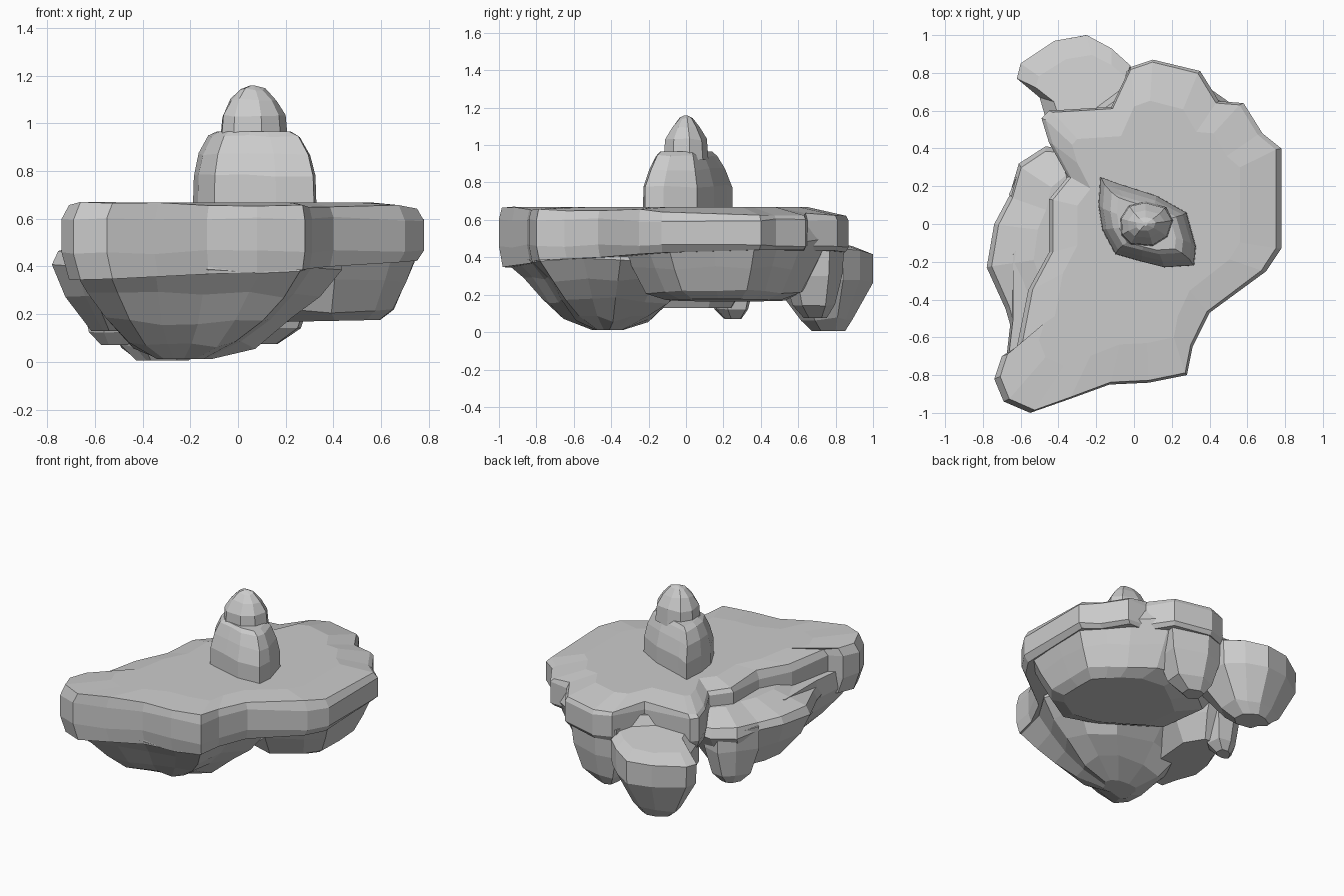
import bpy, bmesh, random
random.seed(4)


def loft(name, outline, center, levels, jitter=0.0):
    """Stack scaled copies of an outline. Level: z, scale x, scale y, shift x, shift y, slope x, slope y."""
    bm = bmesh.new()
    cx, cy = center
    rings = []
    for i, lv in enumerate(levels):
        z, sx, sy, dx, dy, gx, gy = tuple(lv) + (0,) * (7 - len(lv))
        j = jitter if 0 < i < len(levels) - 1 else 0
        ring = []
        for x, y in outline:
            px, py = cx + (x - cx) * sx + dx, cy + (y - cy) * sy + dy
            pz = z + gx * (px - cx) + gy * (py - cy) + random.uniform(-j, j)
            ring.append(bm.verts.new((px, py, pz)))
        rings.append(ring)
    n = len(outline)
    for a, b in zip(rings, rings[1:]):
        for k in range(n):
            bm.faces.new((a[k], a[(k + 1) % n], b[(k + 1) % n], b[k]))
    bm.faces.new(rings[0][::-1])
    bm.faces.new(rings[-1])
    bmesh.ops.recalc_face_normals(bm, faces=bm.faces)
    me = bpy.data.meshes.new(name)
    bm.to_mesh(me)
    bm.free()
    ob = bpy.data.objects.new(name, me)
    bpy.context.collection.objects.link(ob)
    return ob


# Flat top slab with its upright rim
slab = loft("rock_island", [
    (-0.74, -0.82), (-0.69, -0.94), (-0.55, -1.0), (-0.35, -0.93), (-0.13, -0.85), (0.08, -0.84),
    (0.28, -0.8), (0.31, -0.65), (0.4, -0.47), (0.7, -0.25), (0.78, -0.13),
    (0.78, 0.4), (0.68, 0.48), (0.58, 0.64), (0.45, 0.65), (0.35, 0.81), (0.1, 0.87),
    (-0.02, 0.83), (-0.12, 0.62), (-0.45, 0.6), (-0.49, 0.56), (-0.45, 0.43),
    (-0.35, 0.25), (-0.45, 0.13), (-0.45, -0.15), (-0.56, -0.35), (-0.62, -0.65), (-0.7, -0.7)],
    (0.05, 0), [(0.4, 0.96, 0.98, 0, 0, 0.04, 0.03), (0.46, 1, 1), (0.6, 1, 1),
                (0.643, 0.96, 0.985, 0, 0, 0, -0.02), (0.668, 0.7, 0.75)], 0.01)

# Deep keel below the front
front = loft("front_keel", [
    (-0.7, -0.84), (-0.55, -0.98), (-0.35, -0.92), (-0.13, -0.84), (0.1, -0.82), (0.27, -0.78),
    (0.32, -0.55), (0.45, -0.35), (0.4, -0.1), (0.2, 0.1), (-0.2, 0.15), (-0.5, 0.1),
    (-0.66, -0.15), (-0.66, -0.5)],
    (-0.25, -0.42), [(0.012, 0.2, 0.15), (0.07, 0.46, 0.42), (0.17, 0.68, 0.62),
                     (0.28, 0.85, 0.8), (0.385, 0.98, 1), (0.5, 0.95, 0.96)], 0.018)

# Shallower keel below the right and back
right = loft("right_keel", [
    (-0.35, 0.0), (0.1, -0.3), (0.42, -0.36), (0.66, -0.22), (0.76, -0.1), (0.765, 0.15),
    (0.76, 0.37), (0.65, 0.5), (0.54, 0.62), (0.34, 0.76), (0.05, 0.8), (-0.2, 0.62), (-0.4, 0.45)],
    (0.3, 0.2), [(0.17, 0.55, 0.55, 0.04, 0, 0.02, 0), (0.22, 0.76, 0.74), (0.34, 0.88, 0.87),
                 (0.49, 1, 1), (0.56, 0.95, 0.95)], 0.015)

# Low ledge along the left
ledge = loft("left_ledge", [
    (-0.63, -0.62), (-0.68, -0.45), (-0.78, -0.23), (-0.74, 0.0), (-0.66, 0.15), (-0.61, 0.32),
    (-0.47, 0.41), (-0.3, 0.4), (-0.15, 0.2), (-0.2, -0.3), (-0.4, -0.6)],
    (-0.45, -0.1), [(0.13, 0.5, 0.6, 0, 0.04), (0.27, 0.83, 0.84), (0.405, 1, 1),
                    (0.46, 0.92, 0.95), (0.53, 0.55, 0.7, 0.1, 0)], 0.012)

# Pointed block hanging at the back end of the ledge
spur = loft("ledge_spur", [
    (-0.67, 0.15), (-0.6, 0.31), (-0.5, 0.38), (-0.38, 0.36), (-0.36, 0.2), (-0.45, 0.1), (-0.58, 0.08)],
    (-0.52, 0.26), [(0.07, 0.35, 0.3), (0.13, 0.7, 0.6), (0.3, 0.95, 0.95), (0.44, 0.95, 0.95)], 0.01)

# Tongue sticking out at the back left
tongue = loft("back_tongue", [
    (-0.02, 0.84), (-0.12, 0.93), (-0.25, 1.0), (-0.42, 0.97), (-0.6, 0.85), (-0.62, 0.77),
    (-0.5, 0.67), (-0.45, 0.5), (-0.15, 0.45), (0.0, 0.6)],
    (-0.32, 0.78), [(0.005, 0.35, 0.32, 0, 0), (0.07, 0.6, 0.5), (0.27, 0.98, 1),
                    (0.42, 1, 1, 0, 0, 0.05, -0.02), (0.47, 0.8, 0.75, 0.04, -0.05, 0.05, -0.15)], 0.012)

# Rib below the back edge
rib = loft("back_rib", [
    (-0.08, 0.6), (0.1, 0.5), (0.32, 0.58), (0.34, 0.77), (0.1, 0.85), (-0.04, 0.81)],
    (0.12, 0.7), [(0.075, 0.3, 0.35, -0.02, 0), (0.14, 0.65, 0.65), (0.3, 0.9, 0.9), (0.5, 1, 1)], 0.01)

# Fuse the rocks into one island
for part in (front, right, ledge, spur, tongue, rib):
    mod = slab.modifiers.new(part.name, 'BOOLEAN')
    mod.operation = 'UNION'
    mod.solver = 'EXACT'
    mod.object = part
bpy.context.view_layer.update()
fused = bpy.data.meshes.new_from_object(slab.evaluated_get(bpy.context.evaluated_depsgraph_get()))
slab.modifiers.clear()
slab.data = fused
for part in (front, right, ledge, spur, tongue, rib):
    bpy.data.objects.remove(part)

# Lower tier of the tower
loft("tower_base", [
    (-0.18, 0.25), (-0.19, 0.1), (-0.17, -0.03), (-0.1, -0.16), (0.04, -0.2), (0.16, -0.23), (0.32, -0.22),
    (0.33, -0.12), (0.28, 0.06), (0.12, 0.15), (-0.1, 0.22)],
    (0.06, -0.01), [(0.62, 1, 1), (0.78, 0.98, 0.99), (0.87, 0.9, 0.84), (0.945, 0.74, 0.68), (0.965, 0.6, 0.58)], 0.008)

# Domed cap of the tower
loft("tower_cap", [
    (-0.075, 0.03), (-0.07, -0.06), (-0.02, -0.11), (0.1, -0.12), (0.18, -0.07), (0.21, 0.02),
    (0.17, 0.09), (0.06, 0.12), (-0.03, 0.1)],
    (0.06, 0), [(0.92, 1, 1), (1.03, 0.93, 0.93), (1.1, 0.68, 0.6), (1.142, 0.36, 0.3), (1.158, 0.08, 0.08)], 0.006)
